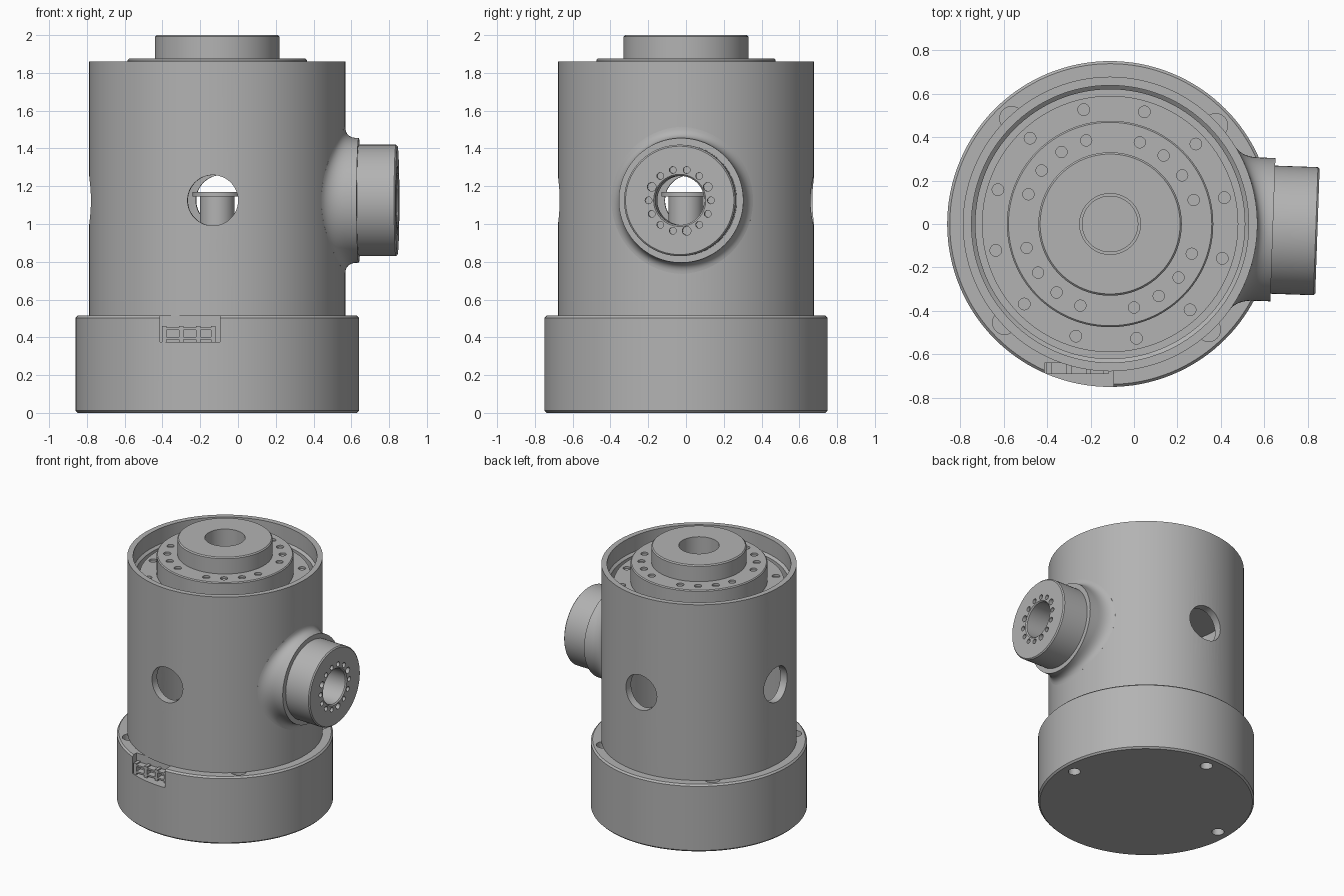
import bpy, bmesh, math
from mathutils import Matrix, Vector

cube = bpy.data.objects.get("Cube")
if cube:
    bpy.data.objects.remove(cube, do_unlink=True)

AXIS = Matrix.Translation((-0.11, 0, 0))   # main vertical axis
TURN = math.radians(-2)                    # small twist of the arm and ports
ARM_Z = 1.125
SHELL_R = 0.678

grey = bpy.data.materials.new("machined grey")
grey.use_nodes = True
tone = (0.45, 0.45, 0.45, 1)
grey.diffuse_color = tone
grey.node_tree.nodes["Principled BSDF"].inputs["Base Color"].default_value = tone


def finish(name, bm, matrix=AXIS):
    bmesh.ops.recalc_face_normals(bm, faces=bm.faces)
    mesh = bpy.data.meshes.new(name)
    bm.to_mesh(mesh)
    bm.free()
    mesh.materials.append(grey)
    ob = bpy.data.objects.new(name, mesh)
    ob.matrix_world = matrix
    bpy.context.collection.objects.link(ob)
    return ob


def lathe(name, profile, closed=False, steps=128):
    """Revolve a (radius, height) profile around the main axis."""
    bm = bmesh.new()
    verts = [bm.verts.new((r, 0, z)) for r, z in profile]
    edges = [bm.edges.new(p) for p in zip(verts, verts[1:])]
    if closed:
        edges.append(bm.edges.new((verts[-1], verts[0])))
    bmesh.ops.spin(bm, geom=verts + edges, cent=(0, 0, 0), axis=(0, 0, 1),
                   angle=math.tau, steps=steps, use_duplicate=False)
    bmesh.ops.remove_doubles(bm, verts=bm.verts, dist=0.0005)
    return finish(name, bm)


def add_cyl(bm, radius, length, matrix, segments=24):
    """Cylinder centred on the matrix, along its local z."""
    bmesh.ops.create_cone(bm, cap_ends=True, segments=segments, radius1=radius,
                          radius2=radius, depth=length, matrix=matrix)


def add_box(bm, x0, x1, y0, y1, z0, z1):
    mid = Matrix.Translation(((x0 + x1) / 2, (y0 + y1) / 2, (z0 + z1) / 2))
    bmesh.ops.create_cube(bm, size=1, matrix=mid @ Matrix.Diagonal((x1 - x0, y1 - y0, z1 - z0, 1)))


def cut(ob, bm, matrix=AXIS):
    """Subtract the cutter shapes and bake the result."""
    cutter = finish("cutter", bm, matrix)
    cutter.hide_render = True
    mod = ob.modifiers.new("cut", "BOOLEAN")
    mod.operation, mod.solver, mod.object = "DIFFERENCE", "EXACT", cutter
    graph = bpy.context.evaluated_depsgraph_get()
    mesh = bpy.data.meshes.new_from_object(ob.evaluated_get(graph))
    ob.modifiers.clear()
    ob.data = mesh
    bpy.data.objects.remove(cutter, do_unlink=True)


def around(angle, radius, z):
    return Matrix.Translation((radius * math.cos(angle), radius * math.sin(angle), z))


def add_screw_holes(bm, angles, radius, z, size):
    for a in angles:
        add_cyl(bm, size, 0.03, around(a, radius, z), 16)
        add_cyl(bm, size * 0.65, 0.12, around(a, radius, z), 16)


# Base drum with chamfered rims
base = lathe("base_drum", [(0, 0), (0.738, 0), (0.75, 0.012), (0.75, 0.503), (0.738, 0.515), (0, 0.515)])

# Screw pockets, underside holes and connector notch
bm = bmesh.new()
for k in range(4):
    add_cyl(bm, 0.055, 0.12, around(math.radians(43 + 90 * k), 0.665, 0.515))
cut(base, bm)
bm = bmesh.new()
for k in range(3):
    add_cyl(bm, 0.043, 0.2, around(math.pi / 2 * k, 0.65, 0))
cut(base, bm)
bm = bmesh.new()
add_box(bm, -0.302, 0.015, -0.9, -0.62, 0.375, 0.6)
cut(base, bm)

# Connector sockets inside the notch
bm = bmesh.new()
add_box(bm, -0.302, 0.015, -0.64, -0.615, 0.375, 0.515)
for x in (-0.28, -0.19, -0.1, -0.02):
    add_box(bm, x - 0.012, x + 0.012, -0.69, -0.62, 0.375, 0.46)
for z in (0.395, 0.445):
    add_box(bm, -0.29, -0.01, -0.69, -0.62, z - 0.006, z + 0.006)
finish("connector_sockets", bm)

# Hollow housing with an inner ledge near the top
housing = lathe("housing", [(SHELL_R, 0.512), (SHELL_R, 1.86), (0.638, 1.86), (0.638, 1.74), (0.62, 1.725),
                            (0.62, 1.66), (0.14, 1.66), (0.14, 1.6), (0.62, 1.6), (0.62, 0.512)], True)

# Four side ports, one of them under the arm
bm = bmesh.new()
for k in range(4):
    a = TURN + k * math.pi / 2
    add_cyl(bm, 0.134, 0.3, around(a, 0.65, ARM_Z) @ Matrix.Rotation(a, 4, "Z")
            @ Matrix.Rotation(math.pi / 2, 4, "Y"), 48)
cut(housing, bm)

# Stepped output hub with a central bore
hub = lathe("output_hub", [(0.14, 1.62), (0.59, 1.62), (0.59, 1.73), (0.475, 1.73), (0.475, 1.868),
                           (0.468, 1.875), (0.33, 1.875), (0.33, 1.992), (0.322, 2.0), (0.14, 2.0)], True)
bm = bmesh.new()
add_screw_holes(bm, [math.radians(16 + 90 * q + 18 * k) for q in range(4) for k in range(4)], 0.4, 1.875, 0.026)
add_screw_holes(bm, [math.radians(13 + 30 * k) for k in range(12)], 0.54, 1.73, 0.027)
cut(hub, bm)

# Inner post with a cap plate
post = lathe("inner_post", [(0, 0.5), (0.092, 0.5), (0.092, 1.145), (0.13, 1.145), (0.13, 1.17), (0, 1.17)], steps=48)

# Side arm: fillet into the housing, collar, then a bored tube
SEG, FIL = 96, 8


def arm_rings(t):
    """(radius, distance) pairs along the arm section at angle t."""
    def surface(r):
        return math.sqrt(SHELL_R ** 2 - (r * math.cos(t)) ** 2)
    foot_r, side_r, lip = 0.39 - 0.015 * abs(math.cos(t)), 0.33, 0.745
    rings = [(foot_r, surface(foot_r) - 0.03)]
    for i in range(FIL + 1):
        s = i / FIL
        r = (1 - s) ** 2 * foot_r + (1 - (1 - s) ** 2) * side_r
        d = (1 - s * s) * surface(r) + s * s * min(lip, surface(side_r) + 0.08)
        rings.append((r, d))
    return rings + [(side_r, lip + 0.005), (0.295, lip + 0.005), (0.295, 0.947), (0.287, 0.955),
                    (0.138, 0.955), (0.13, 0.947), (0.13, 0.63)]


bm = bmesh.new()
loops = []
for j in range(SEG):
    t = math.tau * j / SEG
    loops.append([bm.verts.new((d, r * math.cos(t), ARM_Z + r * math.sin(t))) for r, d in arm_rings(t)])
for j in range(SEG):
    a, b = loops[j], loops[(j + 1) % SEG]
    for i in range(len(a)):
        n = (i + 1) % len(a)
        bm.faces.new((a[i], a[n], b[n], b[i]))
arm_matrix = AXIS @ Matrix.Rotation(TURN, 4, "Z")
arm = finish("side_arm", bm, arm_matrix)

# Ring of small bolt holes on the arm face
bm = bmesh.new()
for k in range(14):
    t = math.tau * k / 14
    spot = Matrix.Translation((0.955, 0.165 * math.cos(t), ARM_Z + 0.165 * math.sin(t)))
    add_cyl(bm, 0.023 if k % 5 == 1 else 0.018, 0.12, spot @ Matrix.Rotation(math.pi / 2, 4, "Y"), 16)
cut(arm, bm, arm_matrix)

# Smooth round surfaces, keep machined edges crisp
bpy.ops.object.select_all(action="DESELECT")
for ob in (base, housing, hub, post, arm):
    ob.select_set(True)
    bpy.context.view_layer.objects.active = ob
bpy.ops.object.shade_smooth_by_angle(angle=math.radians(30))
